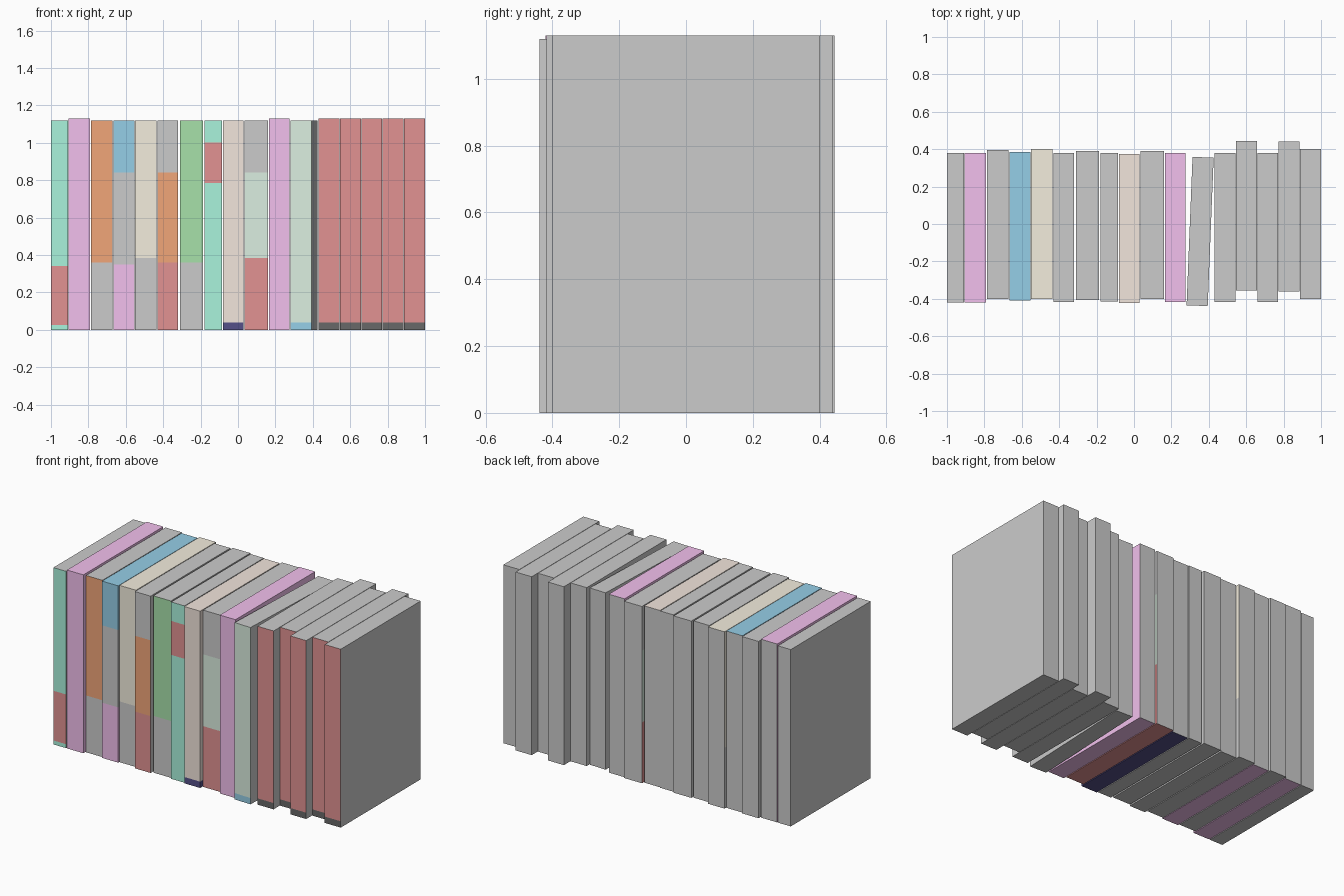
import bpy, bmesh
from math import radians

if "Cube" in bpy.data.objects:
    bpy.data.objects.remove(bpy.data.objects["Cube"])

COLOURS = {
    "teal": (0.40, 0.90, 0.72), "red": (0.76, 0.29, 0.29), "pink": (0.89, 0.53, 0.85),
    "orange": (0.88, 0.38, 0.19), "blue": (0.30, 0.62, 0.80), "sand": (0.90, 0.85, 0.73),
    "green": (0.39, 0.75, 0.40), "beige": (0.89, 0.79, 0.72), "navy": (0.09, 0.08, 0.25),
    "sage": (0.71, 0.86, 0.75), "black": (0.14, 0.14, 0.14), "grey": (0.8, 0.8, 0.8),
}
MATS = {}
for cname, rgb in COLOURS.items():
    MATS[cname] = bpy.data.materials.new(cname)
    MATS[cname].diffuse_color = (*rgb, 1)


def book(name, x0, x1, y0, y1, bands, wrap=False, turn=0.0):
    """Box with a spine of stacked colour bands [(colour, top_z), ...];
    wrap carries the bands over the covers, top and bottom."""
    mesh = bpy.data.meshes.new(name)
    slots = ["grey"]
    for c, _ in bands:
        if c not in slots:
            slots.append(c)
    for c in slots:
        mesh.materials.append(MATS[c])
    w, d = (x1 - x0) / 2, (y1 - y0) / 2
    bm = bmesh.new()
    corners = ((-w, -d), (w, -d), (w, d), (-w, d))
    rings = [[bm.verts.new((x, y, z)) for x, y in corners]
             for z in [0] + [b[1] for b in bands]]
    for (c, _), lo, hi in zip(bands, rings, rings[1:]):
        for i in range(4):
            j = (i + 1) % 4
            f = bm.faces.new((lo[i], lo[j], hi[j], hi[i]))
            if i == 0 or (wrap and i != 2):
                f.material_index = slots.index(c)
    bottom = bm.faces.new(rings[0][::-1])
    top = bm.faces.new(rings[-1])
    if wrap:
        bottom.material_index = slots.index(bands[0][0])
        top.material_index = slots.index(bands[-1][0])
    bm.to_mesh(mesh)
    bm.free()
    ob = bpy.data.objects.new(name, mesh)
    ob.location = ((x0 + x1) / 2, (y0 + y1) / 2, 0)
    ob.rotation_euler.z = radians(turn)
    bpy.context.collection.objects.link(ob)


H, T = 1.12, 1.13  # standard and tall book heights

# Mixed books, left to right
book("book_teal_left", -1.0, -0.91, -0.42, 0.38, [("teal", 0.025), ("red", 0.34), ("teal", H)])
book("book_pink_left", -0.905, -0.79, -0.42, 0.38, [("pink", T)], wrap=True)
book("book_orange", -0.785, -0.67, -0.40, 0.395, [("grey", 0.36), ("orange", H)])
book("book_blue", -0.665, -0.553, -0.41, 0.385, [("pink", 0.35), ("grey", 0.84), ("blue", H)], wrap=True)
book("book_sand", -0.55, -0.435, -0.40, 0.40, [("grey", 0.385), ("sand", H)], wrap=True)
book("book_red_orange", -0.43, -0.32, -0.418, 0.38, [("red", 0.36), ("orange", 0.84), ("grey", H)])
book("book_green", -0.31, -0.187, -0.405, 0.39, [("grey", 0.36), ("green", H)])
book("book_teal_right", -0.178, -0.085, -0.415, 0.38, [("teal", 0.785), ("red", 1.0), ("teal", H)])
book("book_beige", -0.08, 0.03, -0.422, 0.375, [("navy", 0.04), ("beige", H)], wrap=True)
book("book_red_sage", 0.036, 0.16, -0.40, 0.39, [("red", 0.385), ("sage", 0.84), ("grey", H)], wrap=True)
book("book_pink_right", 0.165, 0.275, -0.418, 0.38, [("pink", T)], wrap=True)

# Crooked book, turned slightly
book("book_sage_crooked", 0.297, 0.41, -0.437, 0.357, [("blue", 0.04), ("sage", H)], turn=-2.3)

# Matching red set with uneven depths
for i, (y0, y1) in enumerate([(-0.418, 0.38), (-0.355, 0.445), (-0.418, 0.38), (-0.36, 0.44), (-0.40, 0.40)]):
    x = 0.43 + i * 0.1145
    book(f"red_set_volume_{i + 1}", x, x + 0.112, y0, y1, [("black", 0.04), ("red", T)])

for m in bpy.data.materials:
    if m.users and not m.is_grease_pencil:
        m.use_nodes = True
        m.node_tree.nodes["Principled BSDF"].inputs["Base Color"].default_value = m.diffuse_color
